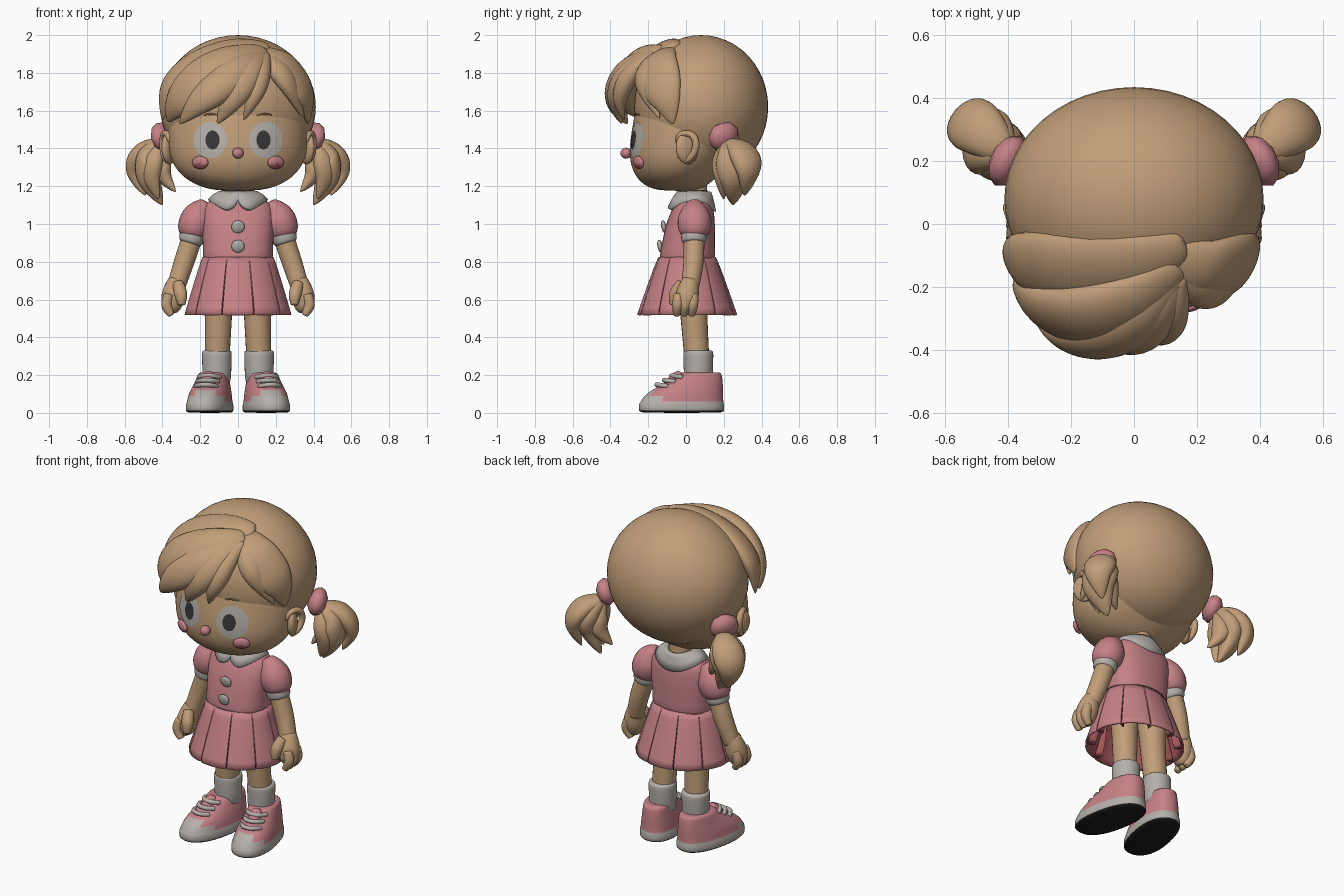
import bpy, bmesh, math
from mathutils import Vector, Matrix, Euler
from mathutils.bvhtree import BVHTree

if "Cube" in bpy.data.objects:
    bpy.data.objects.remove(bpy.data.objects["Cube"], do_unlink=True)

def material(name, rgb):
    m = bpy.data.materials.new(name)
    m.use_nodes = True
    m.diffuse_color = (*rgb, 1)
    m.node_tree.nodes["Principled BSDF"].inputs["Base Color"].default_value = (*rgb, 1)
    return m

TAN = material("tan", (0.53, 0.34, 0.19))
PINK = material("pink", (0.56, 0.22, 0.24))
DEEP = material("deep_pink", (0.36, 0.09, 0.10))
WHITE = material("off_white", (0.46, 0.43, 0.40))
DARK = material("dark_grey", (0.04, 0.038, 0.038))
SOLE = material("black", (0.012, 0.012, 0.012))

def finish(bm, name, mats, mirror=False, subsurf=0, rule=None):
    bmesh.ops.recalc_face_normals(bm, faces=bm.faces)
    for f in bm.faces:
        f.smooth = True
        if rule:
            f.material_index = rule(f.calc_center_median(), f.normal)
    mesh = bpy.data.meshes.new(name)
    bm.to_mesh(mesh)
    bm.free()
    ob = bpy.data.objects.new(name, mesh)
    bpy.context.collection.objects.link(ob)
    for m in mats:
        mesh.materials.append(m)
    if mirror:
        ob.modifiers.new("Mirror", "MIRROR").use_mirror_merge = False
    if subsurf:
        mod = ob.modifiers.new("Subdivision", "SUBSURF")
        mod.levels = mod.render_levels = subsurf
    return ob

def skin_rings(rings, cap=True):
    bm = bmesh.new()
    rows = [[bm.verts.new(p) for p in r] for r in rings]
    for a, b in zip(rows, rows[1:]):
        n = len(a)
        for i in range(n):
            bm.faces.new((a[i], a[(i + 1) % n], b[(i + 1) % n], b[i]))
    if cap:
        bm.faces.new(rows[0][::-1])
        bm.faces.new(rows[-1])
    return bm

def stack(rows, cx=0, power=2, seg=24):
    """Level rings from (height, half width, front y, back y)."""
    rings = []
    for z, hx, yf, yb in rows:
        ring = []
        for i in range(seg):
            c, s = math.cos(math.tau * i / seg), math.sin(math.tau * i / seg)
            c, s = (math.copysign(abs(v) ** (2 / power), v) for v in (c, s))
            ring.append(Vector((cx + hx * c, (yf + yb) / 2 + (yb - yf) / 2 * s, z)))
        rings.append(ring)
    return skin_rings(rings)

def spline(pts, t):
    i = min(int(t), len(pts) - 2)
    u = t - i
    a, b, c, d = [Vector(pts[min(max(k, 0), len(pts) - 1)]) for k in range(i - 1, i + 3)]
    return 0.5 * (2 * b + (c - a) * u + (2 * a - 5 * b + 4 * c - d) * u * u + (3 * b - a - 3 * c + d) * u ** 3)

def tube(name, pts, size, mat, hint, mirror=False, steps=12, seg=12):
    """Swept ellipse; size(s) gives width and thickness, hint(p) the thin direction."""
    rings = []
    top = len(pts) - 1
    for k in range(steps + 1):
        s = k / steps
        p = spline(pts, s * top)
        t = (spline(pts, min(s + 0.02, 1) * top) - spline(pts, max(s - 0.02, 0) * top)).normalized()
        side = t.cross(hint(p)).normalized()
        nrm = side.cross(t)
        w, d = size(s)
        angles = [math.tau * i / seg for i in range(seg)]
        rings.append([p + side * w * math.cos(a) + nrm * d * math.sin(a) for a in angles])
    return finish(skin_rings(rings), name, [mat], mirror, 1)

def limb(name, pts, radii, mat, mirror=True):
    grid = [(r, 0, 0) for r in radii]
    return tube(name, pts, lambda s: [spline(grid, s * (len(grid) - 1)).x] * 2, mat,
                lambda p: Vector((0, 1, 0.1)), mirror)

def lock(name, pts, w, d, centre=(0, 0.05, 1.6), mirror=False):
    def size(s):
        k = max(0.04, math.sin(math.pi * (0.12 + 0.87 * s)))
        return w * k, d * k
    return tube(name, pts, size, TAN, lambda p: p - Vector(centre), mirror, 16)

def ball(name, c, r, mats, mirror=False, seg=24, rot=(0, 0, 0), rule=None):
    bm = bmesh.new()
    mat = Matrix.LocRotScale(Vector(c), Euler(rot), Vector(r))
    bmesh.ops.create_uvsphere(bm, u_segments=seg, v_segments=seg // 2, radius=1, matrix=mat)
    return finish(bm, name, mats, mirror, 0, rule)

# Head, hair cap and ears
head = finish(stack([(1.175, 0.1, -0.13, 0.06), (1.195, 0.2, -0.21, 0.1), (1.25, 0.3, -0.27, 0.17),
                     (1.33, 0.355, -0.3, 0.24), (1.42, 0.373, -0.3, 0.3), (1.52, 0.375, -0.285, 0.33),
                     (1.65, 0.37, -0.26, 0.35), (1.78, 0.32, -0.2, 0.3), (1.88, 0.2, -0.1, 0.2)],
                    seg=32), "head", [TAN], subsurf=2)
ball("hair_cap", (0, 0.08, 1.62), (0.412, 0.355, 0.38), [TAN], seg=48)
ball("ear", (0.365, 0.005, 1.4), (0.03, 0.065, 0.085), [TAN], True, rot=(0.15, 0, 0.5))
limb("ear_rim", [(0.355, -0.045, 1.43), (0.372, -0.03, 1.475), (0.392, 0.03, 1.475), (0.398, 0.055, 1.42),
                 (0.388, 0.03, 1.355), (0.368, -0.015, 1.33)], [0.014, 0.019, 0.02, 0.02, 0.019, 0.014], TAN)

# Swept fringe locks
lock("crown_lock", [(0.17, -0.07, 1.93), (0, -0.12, 1.92), (-0.2, -0.14, 1.84),
                    (-0.33, -0.13, 1.74), (-0.38, -0.12, 1.65), (-0.4, -0.1, 1.55)], 0.135, 0.062)
lock("fringe_outer", [(0.15, -0.13, 1.91), (0, -0.24, 1.87), (-0.15, -0.29, 1.79),
                      (-0.27, -0.27, 1.69), (-0.34, -0.22, 1.61), (-0.37, -0.18, 1.54)], 0.135, 0.075)
lock("fringe_wide", [(0.15, -0.14, 1.9), (0.03, -0.29, 1.83), (-0.1, -0.36, 1.73),
                     (-0.22, -0.36, 1.63), (-0.31, -0.31, 1.53)], 0.1, 0.068)
lock("fringe_middle", [(0.14, -0.15, 1.9), (0.08, -0.28, 1.83), (0.01, -0.355, 1.73),
                       (-0.05, -0.37, 1.63), (-0.11, -0.34, 1.53)], 0.085, 0.058)
lock("fringe_inner", [(0.15, -0.16, 1.9), (0.13, -0.27, 1.82), (0.105, -0.33, 1.73), (0.07, -0.35, 1.64),
                      (0.03, -0.325, 1.55)], 0.055, 0.05)
lock("side_lock", [(0.13, -0.09, 1.92), (0.23, -0.14, 1.86), (0.32, -0.13, 1.74),
                   (0.363, -0.1, 1.64), (0.37, -0.07, 1.53)], 0.12, 0.052)
lock("temple_lock", [(0.14, -0.14, 1.9), (0.21, -0.2, 1.82), (0.275, -0.21, 1.72), (0.35, -0.14, 1.56)],
     0.07, 0.05)

# Pigtails
ball("hair_tie", (0.4, 0.2, 1.463), (0.055, 0.09, 0.078), [PINK], True, seg=10, rot=(0.3, 0.3, 0.5))
root = (0.41, 0.23, 1.43)
mid = (0.42, 0.24, 1.2)
lock("pigtail_outer", [root, (0.49, 0.3, 1.38), (0.535, 0.33, 1.28), (0.49, 0.31, 1.15)], 0.095, 0.06, mid, True)
lock("pigtail_middle", [root, (0.46, 0.26, 1.35), (0.47, 0.26, 1.24), (0.4, 0.25, 1.1)], 0.115, 0.075, mid, True)
lock("pigtail_front", [root, (0.45, 0.2, 1.35), (0.46, 0.19, 1.25), (0.42, 0.2, 1.13)], 0.07, 0.05, mid, True)
lock("pigtail_inner", [root, (0.41, 0.27, 1.33), (0.39, 0.27, 1.25), (0.33, 0.24, 1.17)], 0.06, 0.05, mid, True)

# Face details laid on the head surface
surface = BVHTree.FromObject(head, bpy.context.evaluated_depsgraph_get())

def decal(name, x, z, rx, rz, lift, mat):
    rings = []
    for k in (0.02, 0.25, 0.5, 0.75, 1):
        ring = []
        for i in range(24):
            px = x + rx * k * math.cos(math.tau * i / 24)
            pz = z + rz * k * math.sin(math.tau * i / 24)
            hit = surface.ray_cast(Vector((px, -1, pz)), Vector((0, 1, 0)))[0]
            ring.append(Vector((px, hit.y - lift, pz)))
        rings.append(ring)
    bm = skin_rings(rings, False)
    bm.faces.new([v for v in bm.verts][:24])
    finish(bm, name, [mat], True)

decal("eye_white", 0.147, 1.445, 0.088, 0.097, 0.004, WHITE)
decal("pupil", 0.135, 1.445, 0.037, 0.05, 0.008, DARK)
limb("eyebrow", [(0.1, -0.266, 1.575), (0.14, -0.26, 1.583), (0.18, -0.245, 1.577)], [0.003, 0.005, 0.003], TAN)
ball("nose", (0, -0.317, 1.375), (0.03, 0.03, 0.029), [PINK])
ball("cheek", (0.2, -0.252, 1.325), (0.048, 0.018, 0.035), [PINK, DEEP], True, rot=(0.15, 0, 0.5),
     rule=lambda c, n: int(c.z < 1.318 and n.y < -0.4))

# Neck, bodice, collar and buttons
limb("neck", [(0, 0.045, 1.05), (0, 0.045, 1.15), (0, 0.04, 1.25)], [0.075, 0.072, 0.072], TAN, False)
finish(stack([(0.79, 0.19, -0.145, 0.155), (0.83, 0.186, -0.14, 0.155), (0.9, 0.188, -0.128, 0.155),
              (1.0, 0.195, -0.108, 0.155), (1.08, 0.19, -0.075, 0.148), (1.125, 0.165, -0.045, 0.13),
              (1.145, 0.08, -0.02, 0.1)], power=2.4), "bodice", [PINK], subsurf=1)
collar = []
for k in range(4):
    ring = []
    for i in range(64):
        c, s = math.cos(math.tau * i / 64), -math.cos(math.tau * i / 64 - math.pi / 2)
        front = max(0, -s)
        gap = min(1, abs(c) / 0.42) ** 0.6 if s < 0 else 1
        reach = k / 3 * (0.4 + 0.6 * gap)
        ring.append(Vector((c * (0.072 + 0.078 * reach), 0.045 + s * (0.075 + (0.025 + 0.045 * front) * reach),
                            1.165 - reach * (0.045 + 0.055 * s * s) + 0.012 * math.sin(math.pi * k / 3))))
    collar.append(ring)
mod = finish(skin_rings(collar, False), "collar", [WHITE]).modifiers.new("Thickness", "SOLIDIFY")
mod.thickness, mod.offset = 0.028, 0
for i, (y, z) in enumerate(((-0.117, 0.985), (-0.137, 0.882))):
    ball("button_%d" % i, (0, y, z), (0.035, 0.014, 0.035), [WHITE], rot=(0.2, 0, 0))

# Pleated skirt with a deep lining
PLEATS, SUB, ROWS = 10, 12, 8
rings = []
for r in range(ROWS + 1):
    t = r / ROWS
    ring = []
    for i in range(PLEATS * SUB):
        u = i % SUB / SUB
        a = math.tau * (i // SUB + u - 0.135 * math.sin(math.tau * u) + 0.5) / PLEATS - math.pi / 2
        groove = 0.15 * min(1, t * 1.3) if u == 0 else 0
        puff = 1 - groove + 0.03 * t * math.sin(math.pi * u)
        ring.append(Vector((math.cos(a) * (0.188 + 0.09 * t ** 0.9) * puff,
                            0.006 + math.sin(a) * (0.152 + 0.105 * t ** 0.9) * puff, 0.825 - 0.305 * t)))
    rings.append(ring)
bm = skin_rings(rings, False)
for n, f in enumerate(bm.faces):
    f.material_index = int(n % SUB in (0, SUB - 1) and n // (PLEATS * SUB) > 3)
skirt = finish(bm, "skirt", [PINK, DEEP])
mod = skirt.modifiers.new("Lining", "SOLIDIFY")
mod.thickness, mod.offset, mod.material_offset = 0.01, -1, 1
bpy.context.view_layer.objects.active = skirt
skirt.select_set(True)
bpy.ops.object.shade_smooth_by_angle(angle=math.radians(35))

# Sleeves, cuffs, arms and hands
limb("sleeve", [(0.16, 0.045, 1.115), (0.2, 0.045, 1.06), (0.222, 0.045, 1.01), (0.242, 0.045, 0.955),
                (0.25, 0.045, 0.925)], [0.035, 0.08, 0.094, 0.083, 0.05], PINK)
limb("cuff", [(0.236, 0.042, 0.965), (0.238, 0.042, 0.955), (0.248, 0.042, 0.91), (0.252, 0.042, 0.895)],
     [0.05, 0.07, 0.068, 0.05], WHITE)
limb("arm", [(0.235, 0.042, 0.95), (0.285, 0.04, 0.8), (0.33, 0.02, 0.66)], [0.058, 0.056, 0.05], TAN)
limb("palm", [(0.322, 0.025, 0.71), (0.338, 0.012, 0.65), (0.347, 0.002, 0.6), (0.352, -0.005, 0.55),
              (0.354, -0.008, 0.53)], [0.045, 0.06, 0.063, 0.048, 0.025], TAN)
limb("thumb", [(0.32, -0.02, 0.69), (0.303, -0.055, 0.63), (0.298, -0.07, 0.57)], [0.03, 0.036, 0.02], TAN)
for i in range(3):
    y = 0.04 - 0.04 * i
    limb("finger_%d" % i, [(0.365, y, 0.63), (0.378, y - 0.005, 0.57), (0.352, y - 0.01, 0.515)],
         [0.026, 0.03, 0.018], TAN)

# Legs, socks and shoes
limb("leg", [(0.098, 0.035, 0.75), (0.102, 0.04, 0.55), (0.112, 0.06, 0.25)], [0.09, 0.076, 0.068], TAN)
finish(stack([(0.12, 0.074, -0.01, 0.14), (0.22, 0.077, -0.012, 0.143), (0.31, 0.08, -0.016, 0.146),
              (0.328, 0.079, -0.015, 0.145), (0.333, 0.064, 0.0, 0.13)], 0.112), "sock", [WHITE], True, 1)
pivot = Matrix.Translation((0.125, 0.1, 0))
turn = pivot @ Matrix.Rotation(0.2, 4, "Z") @ pivot.inverted()
bm = stack([(0, 0.11, -0.245, 0.195), (0.006, 0.117, -0.257, 0.204), (0.048, 0.117, -0.257, 0.204),
            (0.056, 0.111, -0.247, 0.198), (0.09, 0.108, -0.23, 0.198), (0.122, 0.1, -0.185, 0.197),
            (0.152, 0.091, -0.125, 0.196), (0.185, 0.082, -0.07, 0.193), (0.212, 0.076, -0.035, 0.187),
            (0.214, 0.065, -0.02, 0.175)], 0.125, 2.3, 32)

def shoe_colour(c, n):
    if c.z < 0.004:
        return 2
    return int(c.z < 0.053 or (c.z < 0.13 and c.y < -0.07 - c.z))

bmesh.ops.transform(bm, matrix=turn, verts=bm.verts)
finish(bm, "shoe", [PINK, WHITE, SOLE], True, 1, shoe_colour)
tongue = [(0.125, -0.09, 0.14), (0.125, -0.05, 0.18), (0.125, -0.03, 0.215)]
limb("shoe_tongue", [turn @ Vector(p) for p in tongue], [0.035, 0.042, 0.02], PINK)
for i in range(3):
    y, z = -0.07 - 0.04 * i, 0.196 - 0.024 * i
    path = [(0.065, y + 0.04, z - 0.008), (0.1, y - 0.004, z), (0.15, y - 0.004, z), (0.185, y + 0.04, z - 0.008)]
    limb("lace_%d" % i, [turn @ Vector(p) for p in path], [0.013] * 4, WHITE)
